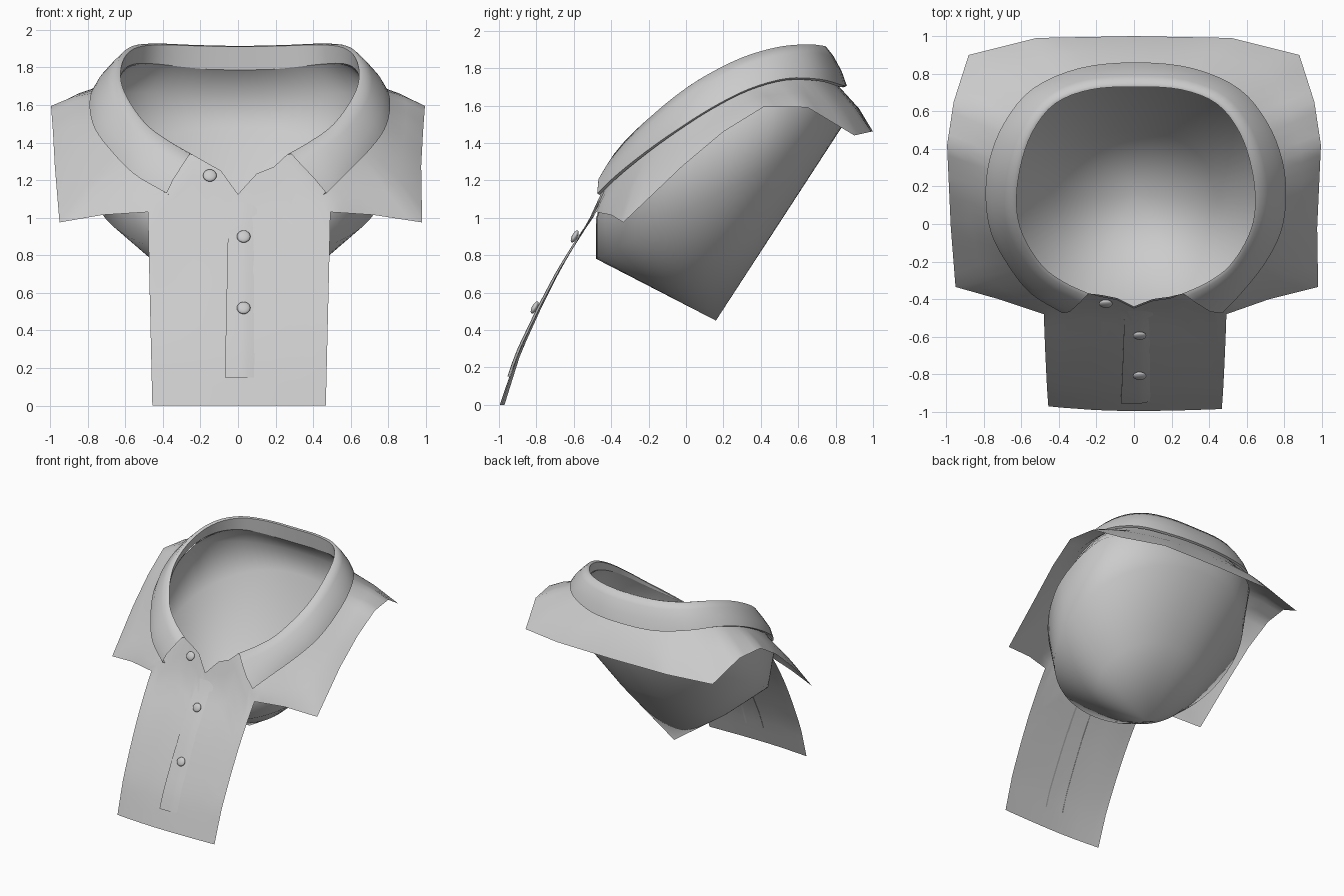
import bpy, bmesh, math
from mathutils import Vector as V

if "Cube" in bpy.data.objects:
    bpy.data.objects.remove(bpy.data.objects["Cube"])

cloth = bpy.data.materials.new("light_grey")
cloth.use_nodes = True
cloth.diffuse_color = (0.6, 0.6, 0.6, 1)
cloth.node_tree.nodes["Principled BSDF"].inputs["Base Color"].default_value = (0.6, 0.6, 0.6, 1)

STEPS = 4


def finish(name, bm, angle=50):
    bmesh.ops.remove_doubles(bm, verts=bm.verts, dist=0.0005)
    bmesh.ops.recalc_face_normals(bm, faces=bm.faces)
    mesh = bpy.data.meshes.new(name)
    bm.to_mesh(mesh)
    bm.free()
    mesh.materials.append(cloth)
    obj = bpy.data.objects.new(name, mesh)
    bpy.context.collection.objects.link(obj)
    bpy.ops.object.select_all(action="DESELECT")
    obj.select_set(True)
    bpy.context.view_layer.objects.active = obj
    bpy.ops.object.shade_smooth_by_angle(angle=math.radians(angle))
    return obj


def loft(bm, rows, closed=False):
    grid = [[bm.verts.new(p) for p in row] for row in rows]
    n = len(rows[0])
    for a, b in zip(grid, grid[1:]):
        for i in range(n if closed else n - 1):
            j = (i + 1) % n
            bm.faces.new((a[i], a[j], b[j], b[i]))


def mirrored(half, shift):
    half = [V(p) for p in half]
    full = [V((-p.x, p.y, p.z)) for p in half[:0:-1]] + half
    return [p + V((shift, 0, 0)) for p in full]


def resample(pts, smooth=True):
    out = []
    for i in range(len(pts) - 1):
        p1, p2 = pts[i], pts[i + 1]
        p0 = pts[i - 1] if i else p1 * 2 - p2
        p3 = pts[i + 2] if i + 2 < len(pts) else p2 * 2 - p1
        for k in range(STEPS):
            t = k / STEPS
            if smooth:
                out.append(0.5 * (2 * p1 + (p2 - p0) * t + (2 * p0 - 5 * p1 + 4 * p2 - p3) * t * t
                                  + (3 * p1 - p0 - 3 * p2 + p3) * t ** 3))
            else:
                out.append(p1.lerp(p2, t))
    return out + [pts[-1].copy()]


def table(x, pairs):
    for (a, fa), (b, fb) in zip(pairs, pairs[1:]):
        if x <= b:
            return fa + (fb - fa) * (x - a) / (b - a)
    return pairs[-1][1]


def outward(p):
    return V((p.x, p.y - 0.15, 0)).normalized()


def rounded(v, power):
    return math.copysign(abs(v) ** power, v)


# Guide curves, from centre back round to the front
rim = mirrored([(0, .73, 1.91), (.24, .715, 1.915), (.43, .64, 1.92), (.55, .49, 1.905), (.615, .3, 1.85),
                (.635, .1, 1.75), (.6, -.06, 1.64), (.5, -.22, 1.5), (.38, -.31, 1.41), (.25, -.37, 1.335)], .01)
edge = mirrored([(0, .86, 1.705), (.3, .83, 1.71), (.55, .72, 1.74), (.7, .54, 1.745), (.78, .34, 1.69),
                 (.8, .14, 1.59), (.77, -.05, 1.47), (.68, -.22, 1.35), (.56, -.37, 1.23),
                 (.425, -.475, 1.13)], .01)
hem = mirrored([(0, 1, 1.46), (.52, .99, 1.46), (.88, .9, 1.44), (.96, .65, 1.59), (.995, .42, 1.595),
                (.985, .2, 1.46), (.975, -.02, 1.275), (.965, -.335, .975), (.72, -.4, 1.015),
                (.48, -.48, 1.03)], 0)
# Slight left and right differences at the collar points and sleeve corners
for p in (edge[0], edge[-1]):
    p.x += .035
for p in (hem[2], hem[-3]):
    p.x += .015
hem[-1].x += .012
rim, edge, hem = resample(rim), resample(edge), resample(hem, False)
count = len(rim)
depth = [min(1, 2.2 * min(i, count - 1 - i) / count) for i in range(count)]
neck = [r.lerp(e, .09 * d) - V((0, 0, .105 * d)) for r, e, d in zip(rim, edge, depth)]

# Folded collar with inner stand
bm = bmesh.new()
fold = [r.lerp(e, .1) + V((0, 0, .025)) + outward(r) * .006 for r, e in zip(rim, edge)]
crown = [r.lerp(e, .28) + V((0, 0, .012)) + outward(r) * .022 for r, e in zip(rim, edge)]
middle = [r.lerp(e, .62) + outward(r) * (.036 - .014 * d) for r, e, d in zip(rim, edge, depth)]
under = [e.lerp(r, .05) - V((0, 0, .018)) - outward(e) * .012 for r, e in zip(rim, edge)]
loft(bm, [neck, rim, fold, crown, middle, edge, under])
finish("collar", bm, 70)

# Shoulders, yoke and front panel in one sheet
bm = bmesh.new()
chest = [e - outward(e) * .025 - V((0, 0, .022)) for e in edge]
chest[0] = neck[0].lerp(hem[0], .68)
chest[-1] = neck[-1].lerp(hem[-1], .68)
drop = [c.lerp(h, .5) + outward(c) * .008 + V((0, 0, .012)) for c, h in zip(chest, hem)]
drop[0], drop[-1] = chest[0].lerp(hem[0], .5), chest[-1].lerp(hem[-1], .5)
rows = [neck, chest, drop, hem]
loft(bm, rows)

profile = [(0, -.995), (.12, -.955), (.28, -.9), (.52, -.785), (.72, -.68), (.9, -.57),
           (1.03, -.48), (1.13, -.445), (1.34, -.37)]
seam_right = [row[0] for row in reversed(rows)]
seam_left = [row[-1] for row in rows]
vee = [V((x, table(z, profile), z)) for x, z in
       [(-.17, 1.295), (-.09, 1.25), (-.04, 1.18), (0, 1.125), (.04, 1.17), (.1, 1.235), (.19, 1.27)]]
top = seam_right + vee + seam_left
panel = [top]
for k in range(1, 13):
    t = k / 12
    row = []
    for p in top:
        z = p.z * (1 - t)
        bow = .025 if p.x < 0 else .01
        y = table(z, profile) + bow * t * (p.x / .48) ** 2
        row.append(V((p.x * (1 - .05 * t), y, z)))
    panel.append(row)
loft(bm, panel)
finish("shirt_front_and_yoke", bm)

# Button placket, a thin raised strip fading into the neckline
bm = bmesh.new()
strip = []
for k in range(13):
    t = k / 12
    z = .15 + .93 * t
    y = table(z, profile)
    lift = .011 * (1 - t ** 6)
    left, right = -.07 + .02 * t, .1
    strip.append([V((left, y + .004, z)), V((left, y - lift, z)), V((.02, y - lift, z)),
                  V((right - .05, y - lift * .8, z)), V((right, y + .004, z))])
loft(bm, strip)
finish("placket", bm, 40)

# Lining: a closed pouch hanging from the neckline
bm = bmesh.new()
mouth = [p - V((0, 0, .005)) for p in neck] + [p + V((0, .008, 0)) for p in reversed(vee)]
apex = V((0, .16, .45))
upper, lower, belly = [], [], []
for p in mouth:
    a = math.atan2((p.y - .175) / .655, p.x / .75)
    c, s = math.cos(a), math.sin(a)
    y = max(-.48, .175 + .67 * rounded(s, .84))
    height = table(y, [(-.48, 1.0), (-.3, 1.2), (0, 1.44), (.17, 1.53), (.5, 1.67), (.83, 1.66)])
    upper.append(V((.785 * rounded(c, .84), y, height)))
    y = .175 + .655 * rounded(s, .95)
    low = V((.755 * rounded(c, .95), y, .78 + .534 * (y + .48)))
    lower.append(low)
    mid = low.lerp(apex, .5)
    mid.x *= 1.12
    belly.append(mid)
loft(bm, [mouth, upper, lower, belly, [apex] * len(mouth)], True)
finish("neck_lining", bm, 80)

# Buttons
for i, (x, z, lift) in enumerate([(-.15, 1.22, .012), (.03, .892, .02), (.03, .512, .02)]):
    bm = bmesh.new()
    bmesh.ops.create_uvsphere(bm, u_segments=20, v_segments=10, radius=.036)
    for v in bm.verts:
        v.co.z *= .42
    button = finish("button_%d" % (i + 1), bm)
    button.rotation_euler.x = math.radians(62)
    button.location = (x, table(z, profile) - lift, z + lift * .4)
